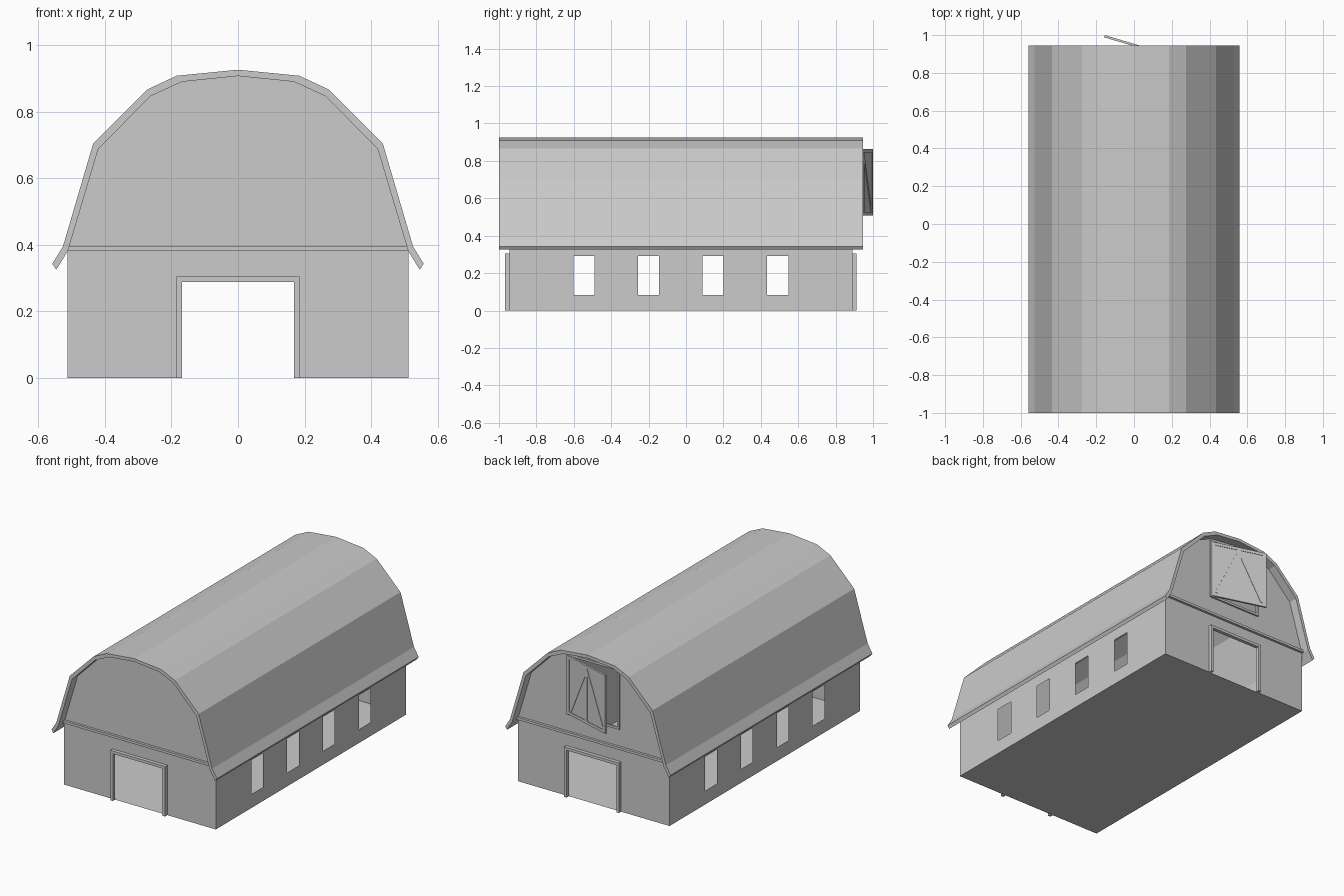
import bpy, bmesh
from math import atan2, hypot, radians
from mathutils import Matrix, Vector

if "Cube" in bpy.data.objects:
    bpy.data.objects.remove(bpy.data.objects["Cube"])

FRONT, BACK, SIDE = -0.945, 0.89, 0.512


def finish(name, bm):
    bmesh.ops.recalc_face_normals(bm, faces=bm.faces[:])
    me = bpy.data.meshes.new(name)
    bm.to_mesh(me)
    bm.free()
    ob = bpy.data.objects.new(name, me)
    bpy.context.collection.objects.link(ob)
    return ob


def rect(a0, a1, b0, b1):
    return [(a0, b0), (a1, b0), (a1, b1), (a0, b1)]


def sheet(name, loops, place):
    """Flat wall with holes: first loop is the outline, the rest are openings."""
    bm = bmesh.new()
    for loop in loops:
        vs = [bm.verts.new(place(a, b)) for a, b in loop]
        for i, v in enumerate(vs):
            bm.edges.new((v, vs[(i + 1) % len(vs)]))
    bmesh.ops.triangle_fill(bm, use_beauty=True, edges=bm.edges[:])
    bmesh.ops.dissolve_limit(bm, angle_limit=0.01, verts=bm.verts[:], edges=bm.edges[:])
    return finish(name, bm)


def add_box(bm, x0, x1, y0, y1, z0, z1, mat=None):
    m = Matrix.Translation(((x0 + x1) / 2, (y0 + y1) / 2, (z0 + z1) / 2))
    m = m @ Matrix.Diagonal((x1 - x0, y1 - y0, z1 - z0, 1))
    bmesh.ops.create_cube(bm, size=1, matrix=(mat @ m) if mat else m)


def frame(name, x, z0, z1, w, y0, y1, sill=False):
    """Trim boards around an opening of half width x."""
    bm = bmesh.new()
    for s in (-1, 1):
        a, b = sorted((s * x, s * (x + w)))
        add_box(bm, a, b, y0, y1, z0, z1)
    add_box(bm, -x - w, x + w, y0, y1, z1, z1 + w)
    if sill:
        add_box(bm, -x - w, x + w, y0, y1, z0 - w, z0)
    return finish(name, bm)


# Gambrel roof shell
outer = [(0.558, 0.343), (0.526, 0.395), (0.435, 0.705), (0.274, 0.866), (0.184, 0.908), (0, 0.926)]
inner = [(0.546, 0.325), (0.511, 0.382), (0.42, 0.687), (0.264, 0.846), (0.168, 0.89), (0, 0.907)]


def both(half):
    return half + [(-x, z) for x, z in half[-2::-1]]


bm = bmesh.new()
rows = [[bm.verts.new((x, y, z)) for x, z in both(p)]
        for p, y in ((outer, -1), (outer, 0.945), (inner, 0.945), (inner, -1))]
for k in range(4):
    r, q = rows[k], rows[(k + 1) % 4]
    for i in range(len(r) - 1):
        bm.faces.new((r[i], r[i + 1], q[i + 1], q[i]))
for e in (0, -1):
    bm.faces.new([r[e] for r in rows])
finish("roof", bm)

# End walls with doorways, the back one with a loft opening
gable = ([(0.168, 0), (SIDE, 0), (SIDE, 0.382)] + both(inner[2:]) +
         [(-SIDE, 0.382), (-SIDE, 0), (-0.168, 0), (-0.168, 0.288), (0.168, 0.288)])
sheet("front_wall", [gable], lambda a, b: (a, FRONT, b))
sheet("back_wall", [gable, rect(-0.165, 0.165, 0.515, 0.86)], lambda a, b: (a, BACK, b))

# Side walls with four windows each
windows = [rect(y, y + 0.113, 0.084, 0.292) for y in (-0.602, -0.257, 0.088, 0.434)]
for s, n in ((-1, "left_wall"), (1, "right_wall")):
    sheet(n, [rect(FRONT, BACK, 0, 0.388)] + windows, lambda a, b: (s * SIDE, a, b))

# Floor
sheet("floor", [rect(-SIDE, SIDE, FRONT, BACK)], lambda a, b: (a, b, 0))

# Door trim, loft trim and horizontal bands
frame("front_door_frame", 0.168, 0, 0.288, 0.017, FRONT - 0.022, FRONT)
frame("back_door_frame", 0.168, 0, 0.288, 0.017, BACK, BACK + 0.022)
frame("loft_frame", 0.165, 0.515, 0.86, 0.014, BACK, BACK + 0.01, True)
for n, y0, y1 in (("front_band", FRONT - 0.015, FRONT), ("back_band", BACK, BACK + 0.015)):
    bm = bmesh.new()
    add_box(bm, -0.511, 0.511, y0, y1, 0.382, 0.397)
    finish(n, bm)

# Loft door, hinged on +x and slightly open; local x runs 0 to -W from the hinge
W, Z0, Z1, T = 0.338, 0.508, 0.863, 0.018
bm = bmesh.new()
add_box(bm, -W, 0, -0.003, 0.003, Z0, Z1)
for x0, x1, z0, z1 in ((-W, -W + T, Z0, Z1), (-T, 0, Z0, Z1),
                       (-W + T, -T, Z0, Z0 + T), (-W + T, -T, Z1 - T, Z1),
                       (-W / 2 - T / 2, -W / 2 + T / 2, Z0 + T, Z1 - T)):
    add_box(bm, x0, x1, -0.006, 0.006, z0, z1)
# Diagonal braces from top centre to the bottom corners
top = Vector((-W / 2, 0, Z1 - T - 0.008))
for x in (-W + T + 0.008, -T - 0.008):
    d = Vector((x, 0, Z0 + T + 0.006)) - top
    m = Matrix.Translation(top + d / 2) @ Matrix.Rotation(-atan2(d.z, d.x), 4, 'Y')
    h = d.length / 2
    add_box(bm, -h, h, -0.0055, 0.0055, -T / 2, T / 2, m)
door = finish("loft_door", bm)
door.location = (0.168, BACK + 0.008, 0)
door.rotation_euler.z = radians(-16.5)
